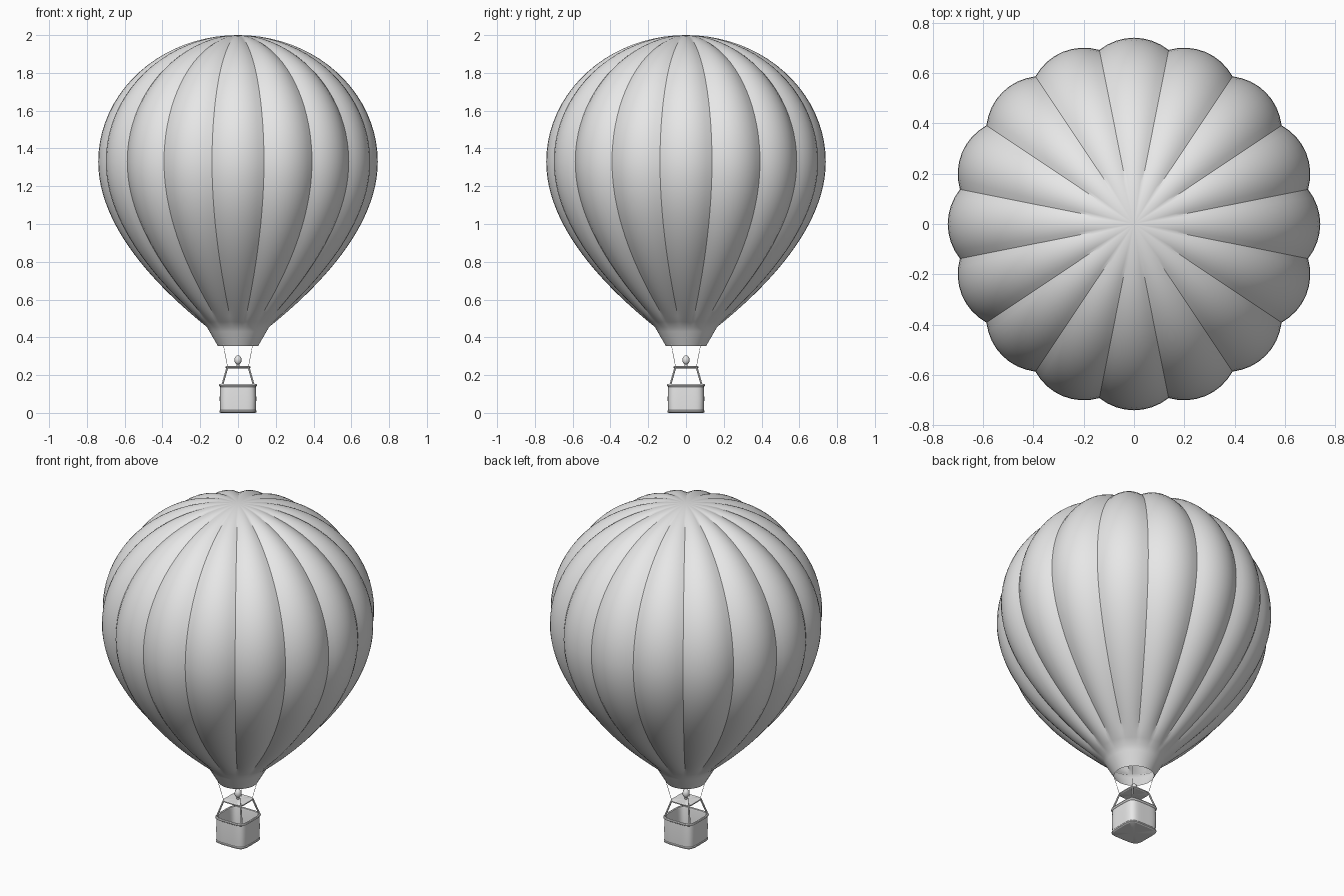
import bpy, bmesh, math
from mathutils import Vector, geometry

cube = bpy.data.objects.get("Cube")
if cube:
    bpy.data.objects.remove(cube)

grey = bpy.data.materials.new("plain grey")
grey.use_nodes = True
colour = (0.8, 0.8, 0.8, 1)
grey.diffuse_color = colour
grey.node_tree.nodes["Principled BSDF"].inputs["Base Color"].default_value = colour

GORES = 16


def finish(name, bm, angle=30):
    """Turn a bmesh into a smooth shaded object."""
    bmesh.ops.remove_doubles(bm, verts=bm.verts, dist=1e-5)
    mesh = bpy.data.meshes.new(name)
    bm.to_mesh(mesh)
    bm.free()
    mesh.materials.append(grey)
    obj = bpy.data.objects.new(name, mesh)
    bpy.context.collection.objects.link(obj)
    bpy.ops.object.select_all(action="DESELECT")
    obj.select_set(True)
    bpy.context.view_layer.objects.active = obj
    bpy.ops.object.shade_smooth_by_angle(angle=math.radians(angle))
    return obj


def loft(name, rows, columns, point):
    """Skin a closed grid; point(row, angle) places each vertex."""
    bm = bmesh.new()
    rings = [[bm.verts.new(point(i, math.tau * j / columns))
              for j in range(columns)] for i in range(rows)]
    for a, b in zip(rings, rings[1:]):
        for j in range(columns):
            k = (j + 1) % columns
            bm.faces.new((a[j], a[k], b[k], b[j]))
    return finish(name, bm)


def rounded_square(name, profile, power=5):
    """Sweep a (half width, height) profile round a soft square."""
    def point(i, a):
        w, z = profile[i]
        c, s = math.cos(a), math.sin(a)
        r = w / (abs(c) ** power + abs(s) ** power) ** (1 / power)
        return (r * c, r * s, z)
    return loft(name, len(profile), 64, point)


def rod(name, start, end, radius, sides=8):
    start, end = Vector(start), Vector(end)
    turn = (end - start).to_track_quat("Z", "Y").to_matrix().to_4x4()
    turn.translation = (start + end) / 2
    bm = bmesh.new()
    bmesh.ops.create_cone(bm, cap_ends=True, segments=sides, radius1=radius,
                          radius2=radius, depth=(end - start).length, matrix=turn)
    return finish(name, bm)


def smoothstep(t):
    t = max(0, min(1, t))
    return t * t * (3 - 2 * t)


# Envelope outline: skirt, tapering lower part, elliptical crown
skirt = [Vector((0.107 + 0.058 * t / 4, 0.355 + 0.1 * t / 4)) for t in range(4)]
lower = geometry.interpolate_bezier(Vector((0.165, 0.455, 0)), Vector((0.42, 0.66, 0)),
                                    Vector((0.74, 0.98, 0)), Vector((0.74, 1.33, 0)), 25)
crown = [Vector((0.74 * math.cos(a), 1.33 + 0.67 * math.sin(a)))
         for a in (math.pi / 2 * t / 20 for t in range(1, 21))]
outline = skirt + [p.to_2d() for p in lower] + crown


def envelope_point(i, angle):
    r, z = outline[i]
    along = outline[min(i + 1, len(outline) - 1)] - outline[max(i - 1, 0)]
    normal = Vector((along.y, -along.x)).normalized()
    # Each gore bulges between two sharp seams, fading at crown and skirt
    u = (angle * GORES / math.tau + 0.5) % 1 * 2 - 1
    fade = smoothstep(r / 0.25) * smoothstep((z - 0.45) / 0.1)
    dent = 0.047 * r * fade * u * u
    r, z = r - normal.x * dent, z - normal.y * dent
    return (r * math.cos(angle), r * math.sin(angle), z)


loft("envelope", len(outline), GORES * 8, envelope_point)

# Basket: open soft-square tub with thickened top and bottom rims
rounded_square("basket", [
    (0, 0), (0.092, 0), (0.098, 0.004), (0.098, 0.010), (0.095, 0.014),
    (0.097, 0.075), (0.095, 0.138), (0.099, 0.141), (0.101, 0.146),
    (0.099, 0.152), (0.094, 0.154), (0.089, 0.151), (0.087, 0.142),
    (0.087, 0.015), (0, 0.015)])

# Burner frame plate with a rounded edge
rounded_square("burner_frame", [
    (0, 0.237), (0.060, 0.236), (0.065, 0.239), (0.065, 0.245),
    (0.060, 0.248), (0, 0.247)])

# Burner and its stem
bm = bmesh.new()
bmesh.ops.create_uvsphere(bm, u_segments=20, v_segments=12, radius=0.02)
bmesh.ops.scale(bm, vec=(0.95, 0.95, 1.25), verts=bm.verts)
bmesh.ops.translate(bm, vec=(0, 0, 0.28), verts=bm.verts)
finish("burner", bm)
rod("burner_stem", (0, 0, 0.244), (0, 0, 0.262), 0.008, 12)

# Corner poles and the thin ropes up to the skirt
for sx, side in ((-1, "right"), (1, "left")):
    for sy, end in ((-1, "front"), (1, "back")):
        rod(f"pole_{end}_{side}", (sx * 0.083, sy * 0.083, 0.148),
            (sx * 0.056, sy * 0.056, 0.242), 0.005)
        rod(f"rope_{end}_{side}", (sx * 0.055, sy * 0.055, 0.244),
            (sx * 0.078, sy * 0.078, 0.362), 0.0012, 6)
